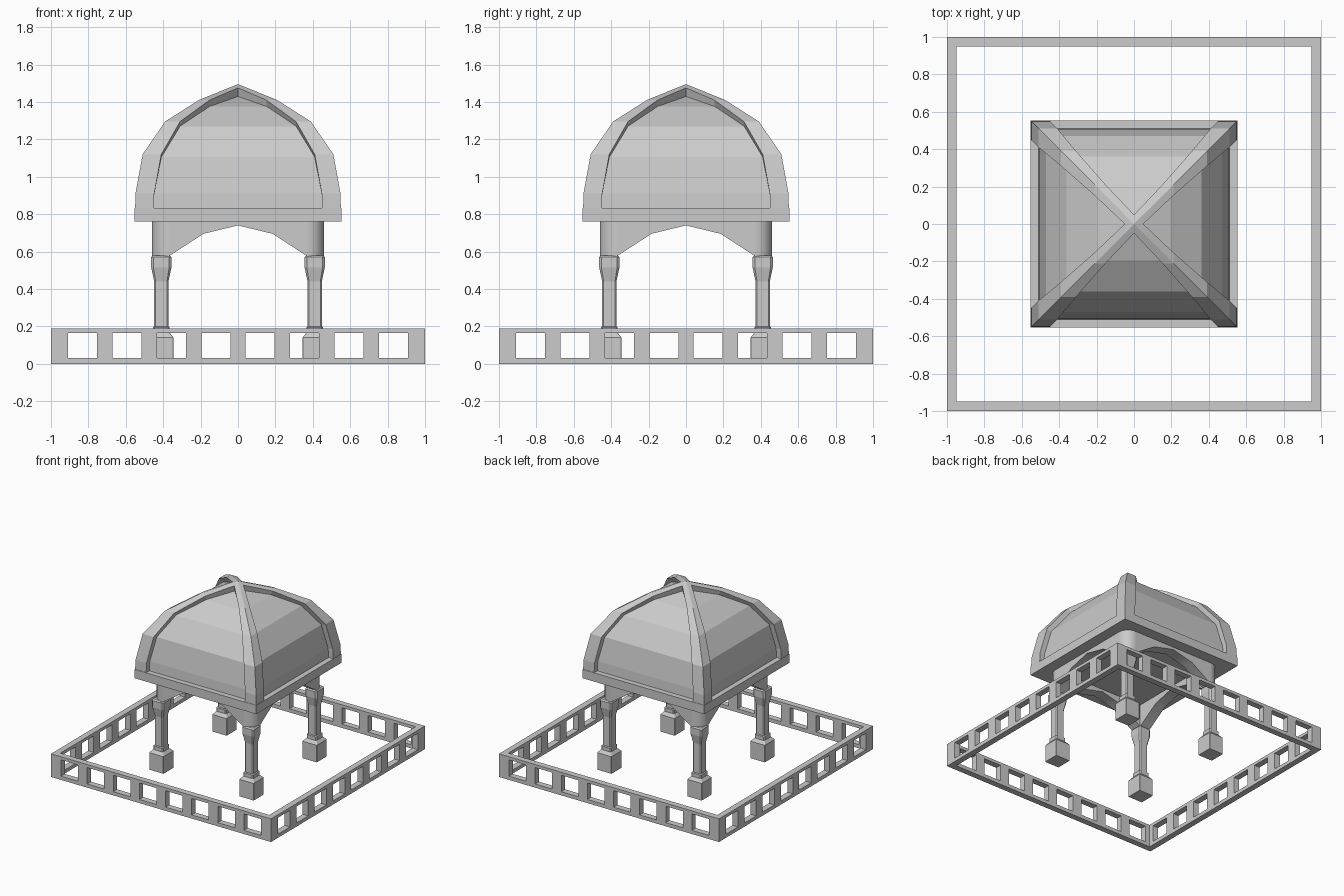
import bpy, bmesh, math
from mathutils import Matrix

if "Cube" in bpy.data.objects:
    bpy.data.objects.remove(bpy.data.objects["Cube"])


def finish(name, bm, smooth=False):
    bmesh.ops.recalc_face_normals(bm, faces=bm.faces)
    me = bpy.data.meshes.new(name)
    bm.to_mesh(me)
    bm.free()
    ob = bpy.data.objects.new(name, me)
    bpy.context.collection.objects.link(ob)
    if smooth:
        bpy.context.view_layer.objects.active = ob
        ob.select_set(True)
        bpy.ops.object.shade_smooth_by_angle(angle=math.radians(35))
        ob.select_set(False)
    return ob


def box(bm, x0, x1, y0, y1, z0, z1):
    m = Matrix.LocRotScale(((x0 + x1) / 2, (y0 + y1) / 2, (z0 + z1) / 2), None,
                           (x1 - x0, y1 - y0, z1 - z0))
    bmesh.ops.create_cube(bm, size=1, matrix=m)


def loft(bm, rings, cap_start=True, cap_end=True):
    vs = [[bm.verts.new(p) for p in r] for r in rings]
    n = len(vs[0])
    for a, b in zip(vs, vs[1:]):
        for i in range(n):
            j = (i + 1) % n
            bm.faces.new((a[i], a[j], b[j], b[i]))
    if cap_start:
        bm.faces.new(vs[0])
    if cap_end:
        bm.faces.new(vs[-1])
    return vs


def four_sides(name, bm, smooth=False):
    """Place four copies turned about the z axis, as one object."""
    src = bm.verts[:] + bm.edges[:] + bm.faces[:]
    for k in range(1, 4):
        d = bmesh.ops.duplicate(bm, geom=src)
        v = [g for g in d["geom"] if isinstance(g, bmesh.types.BMVert)]
        bmesh.ops.rotate(bm, verts=v, cent=(0, 0, 0),
                         matrix=Matrix.Rotation(k * math.pi / 2, 3, 'Z'))
    return finish(name, bm, smooth)


# low fence with eight square openings per side
bm = bmesh.new()
box(bm, -1, 0.95, -1, -0.95, 0, 0.03)
box(bm, -1, 0.95, -1, -0.95, 0.165, 0.19)
half, pitch = 0.0775, 0.2375
centres = [(i - 3.5) * pitch for i in range(8)]
for a, b in zip(centres, centres[1:]):
    box(bm, a + half, b - half, -1, -0.95, 0.03, 0.165)
box(bm, -1, centres[0] - half, -1, -0.95, 0.03, 0.165)
box(bm, centres[-1] + half, 0.95, -1, -0.95, 0.03, 0.165)
four_sides("fence", bm)

# columns: chamfered square sections (z, half width, chamfer)
COLUMN = [(0, 0.065, 0.002), (0.14, 0.065, 0.002), (0.165, 0.045, 0.008),
          (0.195, 0.045, 0.008), (0.2, 0.038, 0.008), (0.44, 0.038, 0.008),
          (0.515, 0.054, 0.012), (0.57, 0.054, 0.012), (0.58, 0.045, 0.012)]
bm = bmesh.new()
rings = []
for z, h, c in COLUMN:
    k = h - c
    pts = [(h, -k), (h, k), (k, h), (-k, h), (-h, k), (-h, -k), (-k, -h), (k, -h)]
    rings.append([(0.41 + x, -0.41 + y, z) for x, y in pts])
loft(bm, rings)
four_sides("columns", bm)

# arched walls and rounded corner piers
bm = bmesh.new()
ARCH = [(-0.37, 0.77), (-0.37, 0.575), (-0.185, 0.695), (0, 0.74),
        (0.185, 0.695), (0.37, 0.575), (0.37, 0.77)]
loft(bm, [[(x, y, z) for x, z in ARCH] for y in (-0.46, -0.37)])
pier = [(0.37, -0.37)]
for i in range(9):
    t = -math.pi / 2 + i * math.pi / 16
    pier.append((0.37 + 0.09 * math.cos(t), -0.37 + 0.09 * math.sin(t)))
loft(bm, [[(x, y, z) for x, y in pier] for z in (0.575, 0.77)])
bmesh.ops.remove_doubles(bm, verts=bm.verts, dist=0.0005)
four_sides("arches", bm, True)

# eave slab
bm = bmesh.new()
box(bm, -0.553, 0.553, -0.553, 0.553, 0.76, 0.832)
finish("eave_slab", bm)

# square dome (half width, z)
PANEL = [(0.51, 0.83), (0.505, 0.91), (0.47, 1.105), (0.36, 1.27),
         (0.195, 1.375), (0.045, 1.428)]
bm = bmesh.new()
vs = loft(bm, [[(s, -s, z), (s, s, z), (-s, s, z), (-s, -s, z)] for s, z in PANEL],
          cap_end=False)
tip = bm.verts.new((0, 0, 1.443))
for i in range(4):
    bm.faces.new((vs[-1][i], vs[-1][(i + 1) % 4], tip))
finish("dome", bm)

# corner ribs: L sections (half width, z, rib width) over the dome profile
RIB = [(0.55, 0.83, 0.10), (0.548, 0.91, 0.10), (0.51, 1.12, 0.10),
       (0.39, 1.295, 0.08), (0.21, 1.41, 0.058), (0.05, 1.475, 0.05)]
bm = bmesh.new()
rings = []
for (s, z, w), (p, pz) in zip(RIB, PANEL):
    e, q, qz = s - w, p - 0.005, pz - 0.003
    rings.append([(e, -s, z), (s, -s, z), (s, -e, z),
                  (q, -e, qz), (q, -q, qz), (e, -q, qz)])
vs = loft(bm, rings, cap_end=False)
tip = bm.verts.new((0, 0, 1.495))
bm.faces.new((vs[-1][0], vs[-1][1], tip))
bm.faces.new((vs[-1][1], vs[-1][2], tip))
four_sides("ribs", bm)
